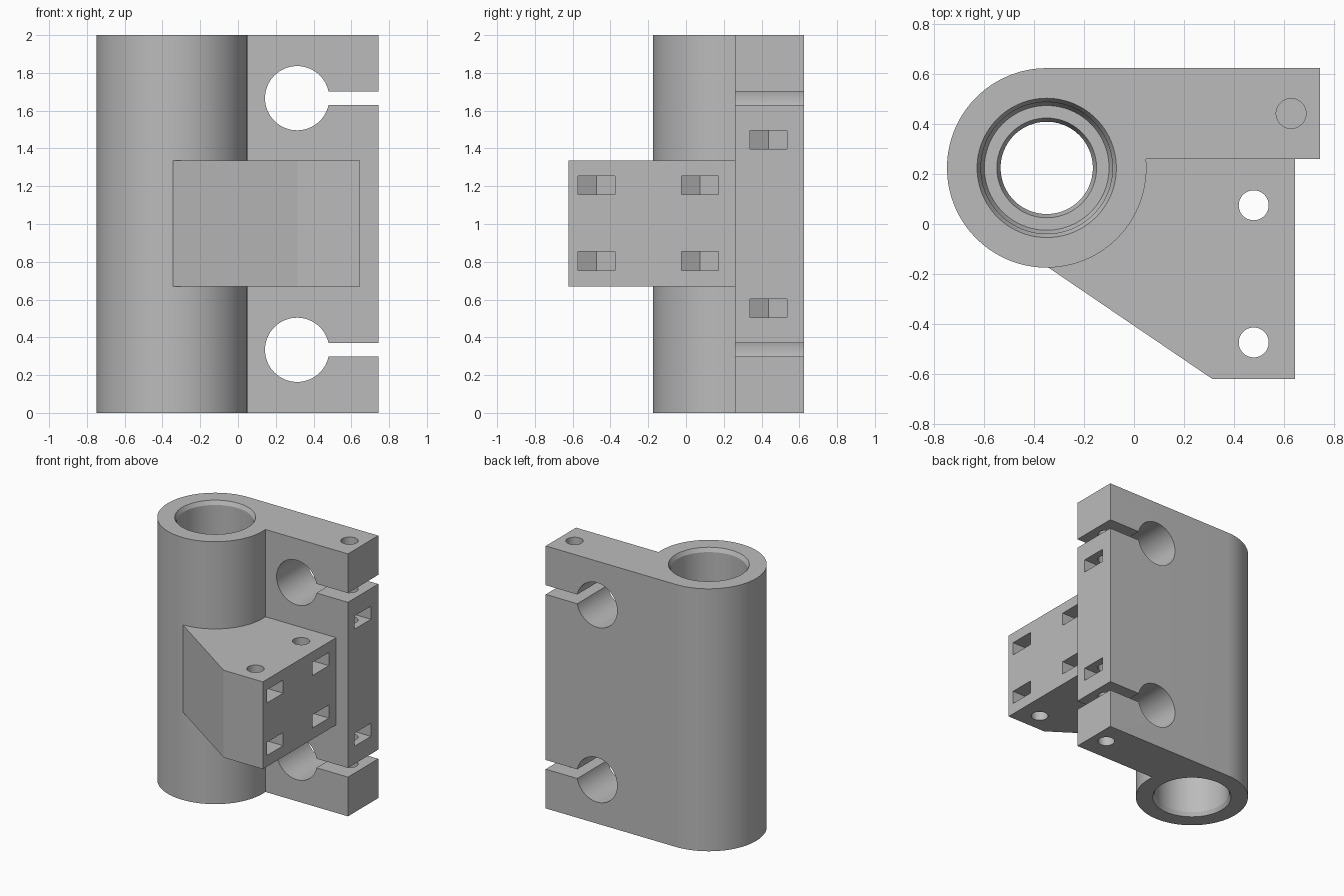
import bpy, bmesh, math
from mathutils import Matrix, Vector

cube = bpy.data.objects.get("Cube")
if cube:
    bpy.data.objects.remove(cube, do_unlink=True)

grey = bpy.data.materials.new("plain grey")
grey.use_nodes = True
grey.diffuse_color = (0.5, 0.5, 0.5, 1)
grey.node_tree.nodes["Principled BSDF"].inputs["Base Color"].default_value = (0.5, 0.5, 0.5, 1)

TUBE = Vector((-0.35, 0.225))
TUBE_R, BOLT_R, NUT_R = 0.4, 0.06, 0.113
HEIGHT, MID = 2.0, 1.0


def make(name, bm):
    bmesh.ops.recalc_face_normals(bm, faces=bm.faces)
    mesh = bpy.data.meshes.new(name)
    bm.to_mesh(mesh)
    bm.free()
    mesh.materials.append(grey)
    obj = bpy.data.objects.new(name, mesh)
    bpy.context.collection.objects.link(obj)
    return obj


def prism(name, outline, z0, z1):
    """Upright prism over a plan outline."""
    bm = bmesh.new()
    face = bm.faces.new([bm.verts.new((x, y, z0)) for x, y in outline])
    top = bmesh.ops.extrude_face_region(bm, geom=[face])["geom"]
    bmesh.ops.translate(bm, vec=(0, 0, z1 - z0),
                        verts=[v for v in top if isinstance(v, bmesh.types.BMVert)])
    return make(name, bm)


def rod(name, centre, radius, depth, axis="Z", sides=48):
    bm = bmesh.new()
    turn = Matrix.Rotation(math.pi / 2, 4, "X") if axis == "Y" else Matrix()
    bmesh.ops.create_cone(bm, cap_ends=True, segments=sides, radius1=radius, radius2=radius,
                          depth=depth, matrix=Matrix.Translation(centre) @ turn)
    return make(name, bm)


def lathe(name, profile, sides=96):
    """Solid of revolution about the tube axis from (radius, z) points."""
    bm = bmesh.new()
    rings = []
    for r, z in profile:
        rings.append([bm.verts.new((TUBE.x + r * math.cos(a), TUBE.y + r * math.sin(a), z))
                      for a in (math.tau * i / sides for i in range(sides))])
    for low, high in zip(rings, rings[1:]):
        for i in range(sides):
            j = (i + 1) % sides
            bm.faces.new((low[i], low[j], high[j], high[i]))
    bm.faces.new(rings[0])
    bm.faces.new(rings[-1])
    return make(name, bm)


def nut_slot(x, y, z, end):
    """Half hexagon pocket with its point inward, open towards +x."""
    half = NUT_R * math.sqrt(3) / 2
    outline = [(x - NUT_R, y), (x - NUT_R / 2, y - half), (end, y - half),
               (end, y + half), (x - NUT_R / 2, y + half)]
    return prism("nut_slot_cutter", outline, z - 0.05, z + 0.05)


def combine(target, other, operation):
    mod = target.modifiers.new(operation.lower(), "BOOLEAN")
    mod.operation, mod.solver, mod.object = operation, "EXACT", other
    bpy.context.view_layer.objects.active = target
    bpy.ops.object.modifier_apply(modifier=mod.name)
    bpy.data.objects.remove(other, do_unlink=True)


# Tube and clamp plate as one outline
start, stop, steps = math.pi / 2, math.tau + math.asin(0.035 / TUBE_R), 72
arc = [TUBE + TUBE_R * Vector((math.cos(a), math.sin(a)))
       for a in (start + (stop - start) * i / steps for i in range(steps + 1))]
bracket = prism("bearing_bracket", arc + [(0.745, 0.26), (0.745, 0.625)], 0, HEIGHT)

# Mounting block, running back into tube and plate
block = prism("mounting_block", [(-0.35, -0.17), (0.315, -0.622), (0.645, -0.622),
                                 (0.645, 0.32), (-0.35, 0.32)], 0.67, 1.335)
combine(bracket, block, "UNION")

# Stepped bearing bore, mirrored about mid height
half = [(0.287, 1.015), (0.264, 0.97), (0.264, 0.2), (0.25, 0.17), (0.2, 0.17), (0.185, 0.13)]
bore = [(r, MID - h) for r, h in half] + [(r, MID + h) for r, h in reversed(half)]
cutters = [lathe("bore_cutter", bore)]

# Rod clamps with slits, clamp bolts and nut slots, above and below the middle
for side in (-1, 1):
    z = MID + side * 0.666
    cutters += [
        rod("rod_hole_cutter", (0.313, 0.44, z), 0.17, 0.6, "Y", 64),
        prism("slit_cutter", [(0.4, 0.2), (0.8, 0.2), (0.8, 0.7), (0.4, 0.7)],
              z - 0.035, z + 0.035),
        rod("clamp_bolt_cutter", (0.63, 0.443, MID + side * 0.7), BOLT_R, 0.75),
        nut_slot(0.63, 0.438, MID + side * 0.446, 0.8),
    ]

# Block bolts and nut slots
for y in (-0.475, 0.075):
    cutters.append(rod("block_bolt_cutter", (0.48, y, MID), BOLT_R, 0.8))
    for z in (0.805, 1.205):
        cutters.append(nut_slot(0.48, y, z, 0.7))

for cutter in cutters:
    combine(bracket, cutter, "DIFFERENCE")

bpy.ops.object.select_all(action="DESELECT")
bracket.select_set(True)
bpy.context.view_layer.objects.active = bracket
bpy.ops.object.shade_smooth_by_angle(angle=math.radians(20))
